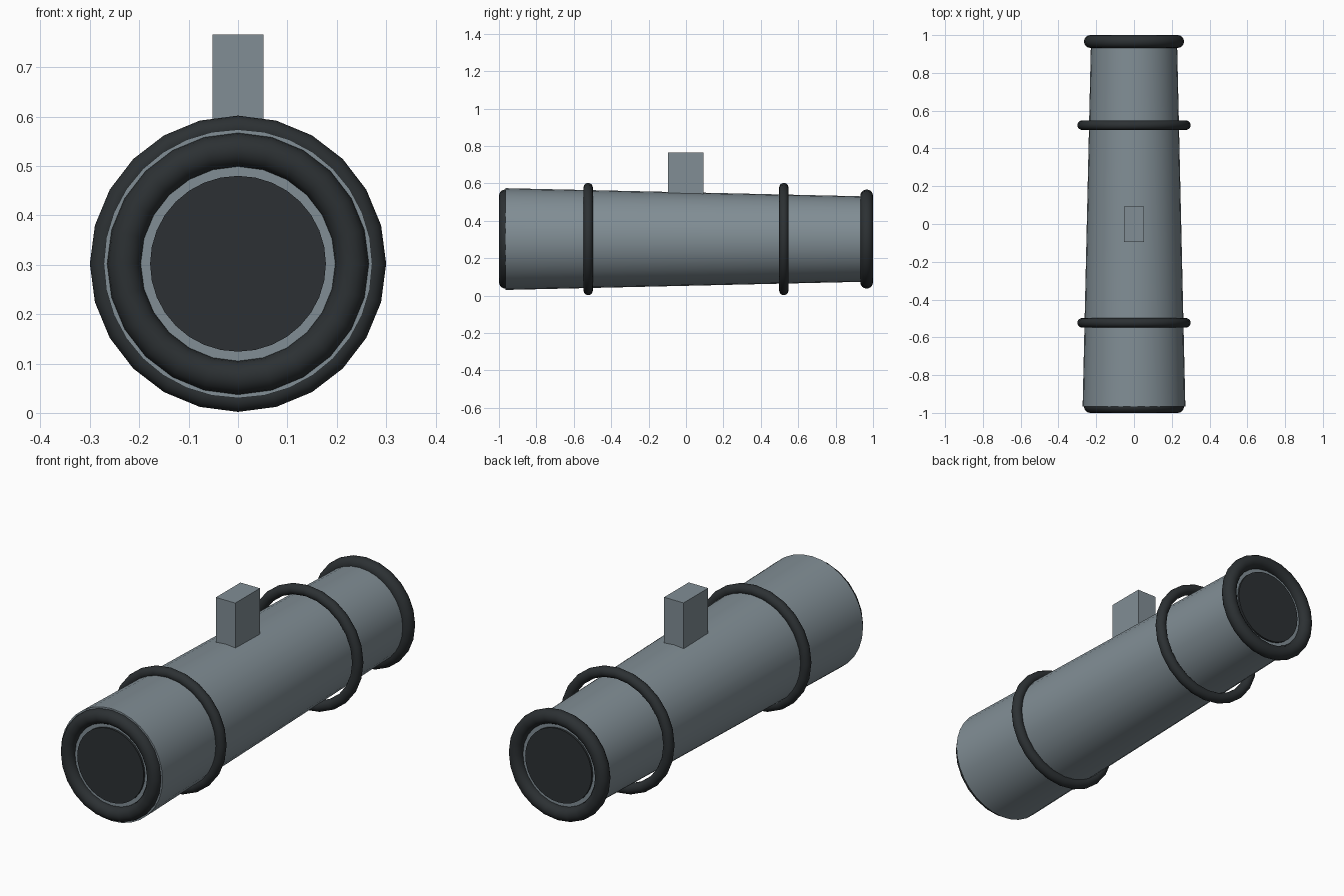
import bpy
from math import radians, pi

if "Cube" in bpy.data.objects:
    bpy.data.objects.remove(bpy.data.objects["Cube"])

CZ = 0.302  # height of the tube axis


def material(name, rgb):
    m = bpy.data.materials.new(name)
    m.diffuse_color = (*rgb, 1)
    m.use_nodes = True
    m.node_tree.nodes["Principled BSDF"].inputs["Base Color"].default_value = m.diffuse_color
    return m


STEEL = material("blue_grey", (0.22, 0.27, 0.30))
BLACK = material("rubber_black", (0.025, 0.03, 0.033))


def finish(name, mat, smooth=True):
    ob = bpy.context.object
    ob.name = name
    ob.data.materials.append(mat)
    if smooth:
        bpy.ops.object.shade_smooth_by_angle(angle=radians(40))


def ring(name, y, major, minor):
    bpy.ops.mesh.primitive_torus_add(major_segments=24, minor_segments=16,
                                     major_radius=major, minor_radius=minor,
                                     location=(0, y, CZ), rotation=(pi / 2, 0, 0))
    finish(name, BLACK)


def lens(name, y):
    bpy.ops.mesh.primitive_cylinder_add(vertices=32, radius=0.178, depth=0.02,
                                        location=(0, y, CZ), rotation=(pi / 2, 0, 0))
    finish(name, BLACK)


# tapered tube, wide end at the front
bpy.ops.mesh.primitive_cone_add(vertices=32, radius1=0.228, radius2=0.272, depth=1.93,
                                location=(0, 0, CZ), rotation=(pi / 2, 0, 0))
finish("tube_body", STEEL)

# end bumpers and dark end discs
for label, s in (("front", -1), ("rear", 1)):
    ring(label + "_bumper", s * 0.966, 0.231, 0.034)
    lens(label + "_end_disc", s * 0.965)
    ring(label + "_band", s * 0.523, 0.275, 0.025)

# sight block on top
bpy.ops.mesh.primitive_cube_add(size=1, location=(0, -0.001, 0.633))
bpy.context.object.scale = (0.104, 0.188, 0.266)
finish("top_sight", STEEL, smooth=False)
